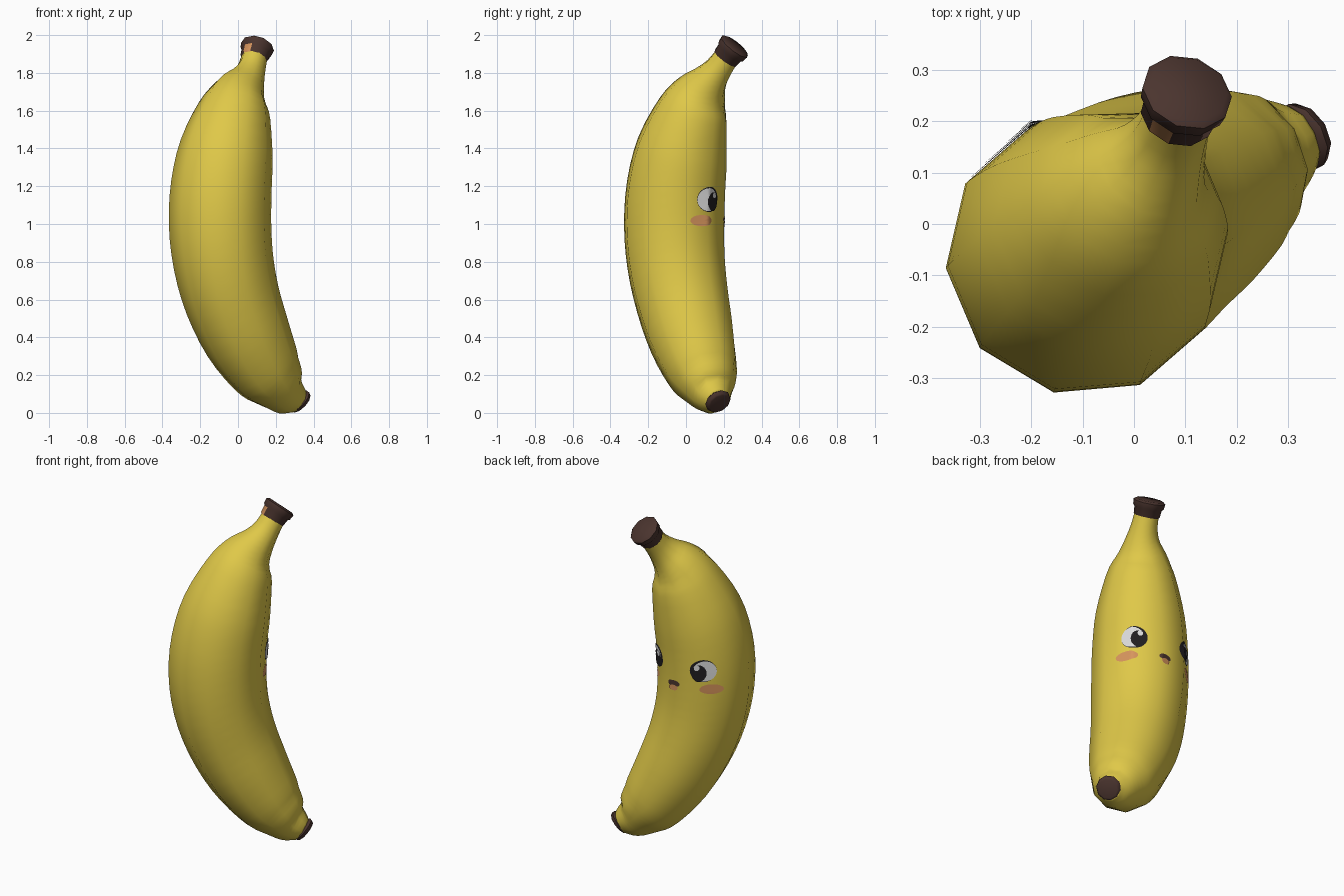
import bpy, bmesh, math
from mathutils import Vector
from mathutils.bvhtree import BVHTree

if "Cube" in bpy.data.objects:
    bpy.data.objects.remove(bpy.data.objects["Cube"])

SIDES, PHASE = 10, math.radians(5)

def material(name, rgb):
    m = bpy.data.materials.new(name)
    m.diffuse_color = (*rgb, 1)
    m.use_nodes = True
    m.node_tree.nodes["Principled BSDF"].inputs["Base Color"].default_value = m.diffuse_color
    return m

yellow = material("banana yellow", (0.74, 0.58, 0.065))
brown = material("stem brown", (0.07, 0.035, 0.028))
peach = material("blush peach", (0.68, 0.30, 0.11))
white = material("eye white", (0.72, 0.72, 0.72))
black = material("eye black", (0.015, 0.013, 0.015))

def finish(name, bm, mats, angle=50):
    me = bpy.data.meshes.new(name)
    bm.to_mesh(me)
    ob = bpy.data.objects.new(name, me)
    bpy.context.collection.objects.link(ob)
    for m in mats:
        me.materials.append(m)
    bpy.ops.object.select_all(action='DESELECT')
    ob.select_set(True)
    bpy.context.view_layer.objects.active = ob
    bpy.ops.object.shade_smooth_by_angle(angle=math.radians(angle))
    return ob

def ring(bm, c, t, r):
    """Ten-sided ring around c, square to the direction t."""
    t = t.normalized()
    e1 = Vector((math.cos(PHASE), math.sin(PHASE), 0))
    e1 = (e1 - t * e1.dot(t)).normalized()
    e2 = t.cross(e1)
    return [bm.verts.new(c + r * (math.cos(a) * e1 + math.sin(a) * e2))
            for a in (2 * math.pi * i / SIDES for i in range(SIDES))]

def loft(bm, rings):
    for a, b in zip(rings, rings[1:]):
        for i in range(SIDES):
            j = (i + 1) % SIDES
            bm.faces.new((a[i], a[j], b[j], b[i]))
    bm.faces.new(rings[0][::-1])
    bm.faces.new(rings[-1])

def catmull(p, k, f):
    p0, p1, p2, p3 = (p[max(0, min(len(p) - 1, k + d))] for d in (-1, 0, 1, 2))
    return 0.5 * (2 * p1 + (p2 - p0) * f + (2 * p0 - 5 * p1 + 4 * p2 - p3) * f * f
                  + (3 * p1 - p0 - 3 * p2 + p3) * f ** 3)

# Body: spine points with radius, from blossom tip to stem
spine = [Vector(v) for v in (
    (0.322, 0.168, 0.062, 0.066), (0.295, 0.155, 0.078, 0.09), (0.25, 0.135, 0.106, 0.124),
    (0.202, 0.112, 0.16, 0.163), (0.142, 0.083, 0.235, 0.198), (0.05, 0.03, 0.4, 0.234),
    (-0.03, -0.02, 0.6, 0.254), (-0.077, -0.053, 0.8, 0.266), (-0.095, -0.063, 1.0, 0.272),
    (-0.088, -0.052, 1.2, 0.268), (-0.06, -0.018, 1.4, 0.248), (-0.018, 0.038, 1.6, 0.194),
    (0.008, 0.078, 1.69, 0.147), (0.045, 0.125, 1.76, 0.1), (0.07, 0.17, 1.82, 0.076),
    (0.088, 0.215, 1.885, 0.068))]
path = [catmull(spine, k, s / 3) for k in range(len(spine) - 1) for s in range(3)] + [spine[-1]]
bm = bmesh.new()
rings = []
for i, p in enumerate(path):
    t = path[min(i + 1, len(path) - 1)].xyz - path[max(i - 1, 0)].xyz
    rings.append(ring(bm, p.xyz, t, p.w))
loft(bm, rings)
surface = BVHTree.FromBMesh(bm)
finish("banana_body", bm, [yellow], 80)

def cap(name, centre, axis, profile):
    bm = bmesh.new()
    axis = Vector(axis).normalized()
    loft(bm, [ring(bm, Vector(centre) + axis * h, axis, r) for h, r in profile])
    # small peach scuff low on the front left of the stem cap
    for f in bm.faces:
        n = f.normal if f.normal.length else (f.normal_update() or f.normal)
        m = f.calc_center_median()
        if name == "stem_cap" and len(f.verts) == 4 and m.x < 0.055 and m.y < 0.20 \
                and n.dot(Vector((-0.6, -0.7, 0.3))) > 0.85:
            f.material_index = 1
    finish(name, bm, [brown, peach])

cap("stem_cap", (0.105, 0.26, 1.943), (0.25, 0.6, 0.76),
    [(-0.10, 0.060), (-0.085, 0.073), (-0.045, 0.077), (-0.035, 0.086), (-0.006, 0.090), (0.004, 0.078)])
cap("tip_cap", (0.335, 0.175, 0.052), (-0.62, -0.38, 0.6),
    [(-0.004, 0.055), (0.0, 0.065), (0.018, 0.072), (0.03, 0.06)])

# Face: thin oval plates pressed onto the inner curve of the body
FACE, R = math.radians(83), 0.265

def plate(name, side, z, hw, hh, layer, mat):
    """side: arc distance from the face centre line."""
    bm = bmesh.new()
    def point(u, v):
        a = FACE + (side + u) / R
        d = Vector((math.cos(a), math.sin(a), 0))
        o = Vector((-0.09, -0.06, z + v)) + d
        hit = surface.ray_cast(o, -d)[0]
        return bm.verts.new(hit + d * (0.003 + 0.0025 * layer))
    n, steps = 24, 5
    centre, prev = point(0, 0), None
    for s in range(1, steps + 1):
        cur = [point(hw * s / steps * math.cos(2 * math.pi * i / n),
                     hh * s / steps * math.sin(2 * math.pi * i / n)) for i in range(n)]
        for i in range(n):
            j = (i + 1) % n
            if prev:
                bm.faces.new((prev[i], cur[i], cur[j], prev[j]))
            else:
                bm.faces.new((centre, cur[i], cur[j]))
        prev = cur
    finish(name, bm, [mat], 80)

for s, label in ((-1, "right"), (1, "left")):
    plate(label + "_blush", s * 0.228, 1.018, 0.068, 0.03, 0, peach)
    plate(label + "_eye_rim", s * 0.182, 1.13, 0.076, 0.067, 0, black)
    plate(label + "_eye_white", s * 0.190, 1.129, 0.067, 0.061, 1, white)
    plate(label + "_pupil", s * 0.158, 1.118, 0.042, 0.050, 2, black)
    plate(label + "_eye_glint", s * 0.148, 1.152, 0.015, 0.016, 3, white)
plate("mouth", 0, 1.025, 0.04, 0.019, 0, brown)
plate("tongue", 0, 1.0, 0.027, 0.017, 1, peach)
